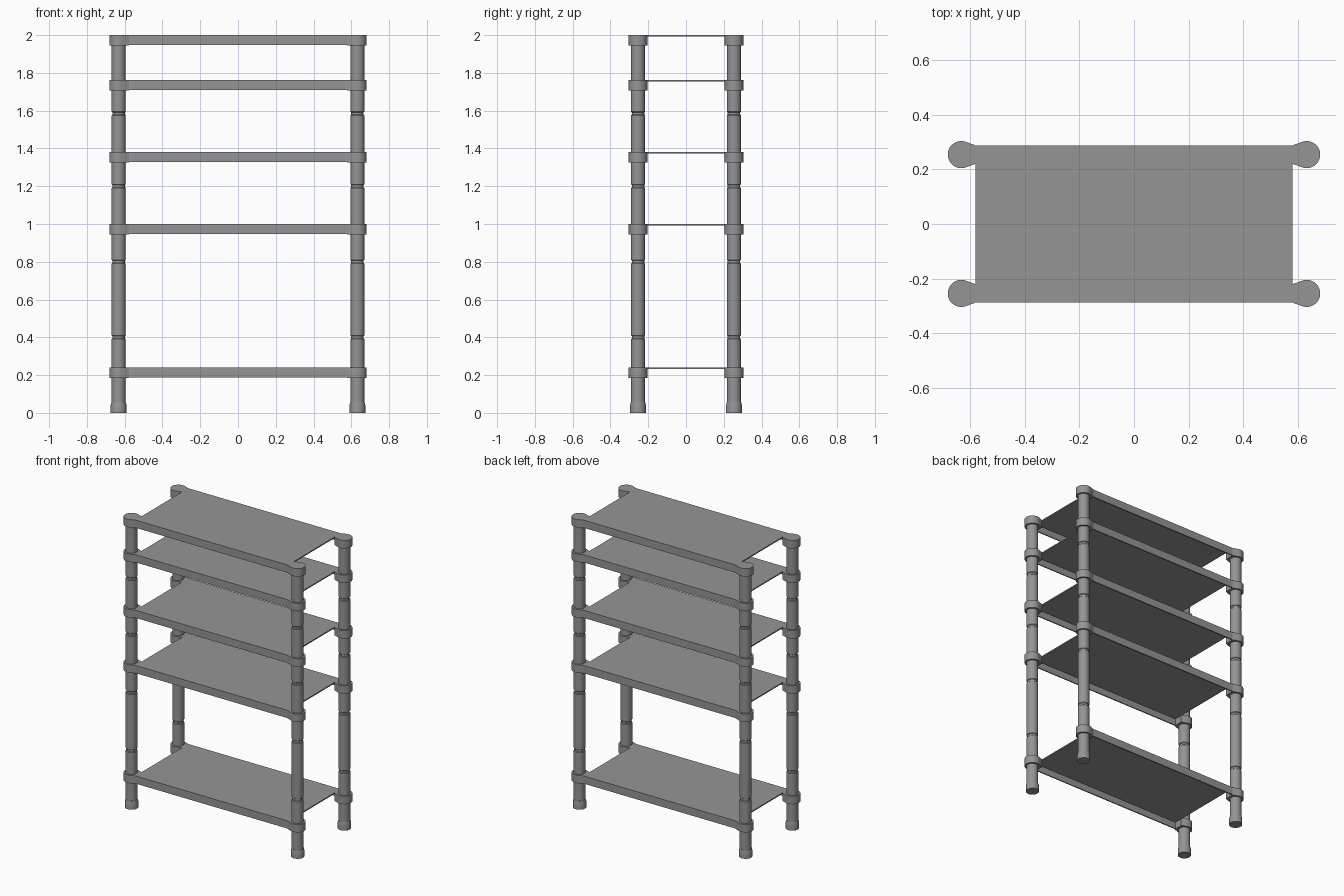
import bpy, bmesh, math

if "Cube" in bpy.data.objects:
    bpy.data.objects.remove(bpy.data.objects["Cube"], do_unlink=True)

# Single grey finish
grey = bpy.data.materials.new("grey_metal")
grey.use_nodes = True
grey.diffuse_color = (0.3, 0.3, 0.3, 1)
grey.node_tree.nodes["Principled BSDF"].inputs["Base Color"].default_value = (0.3, 0.3, 0.3, 1)

POST_X, POST_Y = 0.632, 0.254
SHELF_X, SHELF_Y = 0.58, 0.287
SHELF_TOPS = [0.24, 1.0, 1.38, 1.762, 2.0]
DEPTH, SHEET = 0.053, 0.008
SIDES = 32


def finish(name, bm, smooth=False):
    bmesh.ops.recalc_face_normals(bm, faces=bm.faces)
    mesh = bpy.data.meshes.new(name)
    bm.to_mesh(mesh)
    bm.free()
    mesh.materials.append(grey)
    obj = bpy.data.objects.new(name, mesh)
    bpy.context.collection.objects.link(obj)
    if smooth:
        bpy.ops.object.select_all(action="DESELECT")
        obj.select_set(True)
        bpy.context.view_layer.objects.active = obj
        bpy.ops.object.shade_smooth_by_angle(angle=math.radians(30))
    return obj


def lathe(name, profile, x, y):
    """Closed round solid from (radius, height) pairs."""
    bm = bmesh.new()
    rings = []
    for r, z in profile:
        rings.append([bm.verts.new((x + r * math.cos(math.tau * i / SIDES),
                                    y + r * math.sin(math.tau * i / SIDES), z))
                      for i in range(SIDES)])
    for a, b in zip(rings, rings[1:]):
        for i in range(SIDES):
            j = (i + 1) % SIDES
            bm.faces.new((a[i], a[j], b[j], b[i]))
    bm.faces.new(rings[0])
    bm.faces.new(rings[-1])
    return finish(name, bm, True)


def extrude(name, outline, offset, smooth=False):
    """Prism from a closed outline of points."""
    bm = bmesh.new()
    face = bm.faces.new([bm.verts.new(p) for p in outline])
    new = bmesh.ops.extrude_face_region(bm, geom=[face])["geom"]
    verts = [v for v in new if isinstance(v, bmesh.types.BMVert)]
    bmesh.ops.translate(bm, verts=verts, vec=offset)
    return finish(name, bm, smooth)


# Post profile with a shallow groove at each joint
R = 0.037
post_profile = [(R, 0.03)]
for z in (0.4, 0.8, 1.2, 1.585):
    post_profile += [(R, z - 0.01), (R - 0.004, z - 0.006),
                     (R - 0.004, z + 0.006), (R, z + 0.01)]
post_profile.append((R, 1.99))
foot_profile = [(0.042, 0), (0.042, 0.04), (0.038, 0.056)]


def collar(name, sx, sy, top):
    """Teardrop clamp: round outside, tapering to the shelf end."""
    x, y, r = sx * POST_X, sy * POST_Y, 0.0495
    start = math.radians(110)
    pts = [(x + sx * r * math.cos(a), y + r * math.sin(a), top)
           for a in (start - 2 * start * i / SIDES for i in range(SIDES + 1))]
    inner = sx * (SHELF_X - 0.002)
    pts += [(inner, y - 0.033, top), (inner, y + 0.033, top)]
    extrude(name, pts, (0, 0, -DEPTH - 0.002), True)


# Posts, feet and collars at the four corners
for fb, sy in (("front", -1), ("back", 1)):
    for side, sx in (("left", 1), ("right", -1)):
        corner = f"{fb}_{side}"
        lathe(f"{corner}_post", post_profile, sx * POST_X, sy * POST_Y)
        lathe(f"{corner}_foot", foot_profile, sx * POST_X, sy * POST_Y)
        for n, top in enumerate(SHELF_TOPS, 1):
            collar(f"{corner}_collar_{n}", sx, sy, top)

# Folded sheet shelves with a front and back flange
for n, top in enumerate(SHELF_TOPS, 1):
    inner, low = SHELF_Y - SHEET, top - DEPTH
    half = [(SHELF_Y, top), (SHELF_Y, low), (inner, low), (inner, top - SHEET)]
    section = half + [(-y, z) for y, z in reversed(half)]
    extrude(f"shelf_{n}", [(-SHELF_X, y, z) for y, z in section], (2 * SHELF_X, 0, 0))
